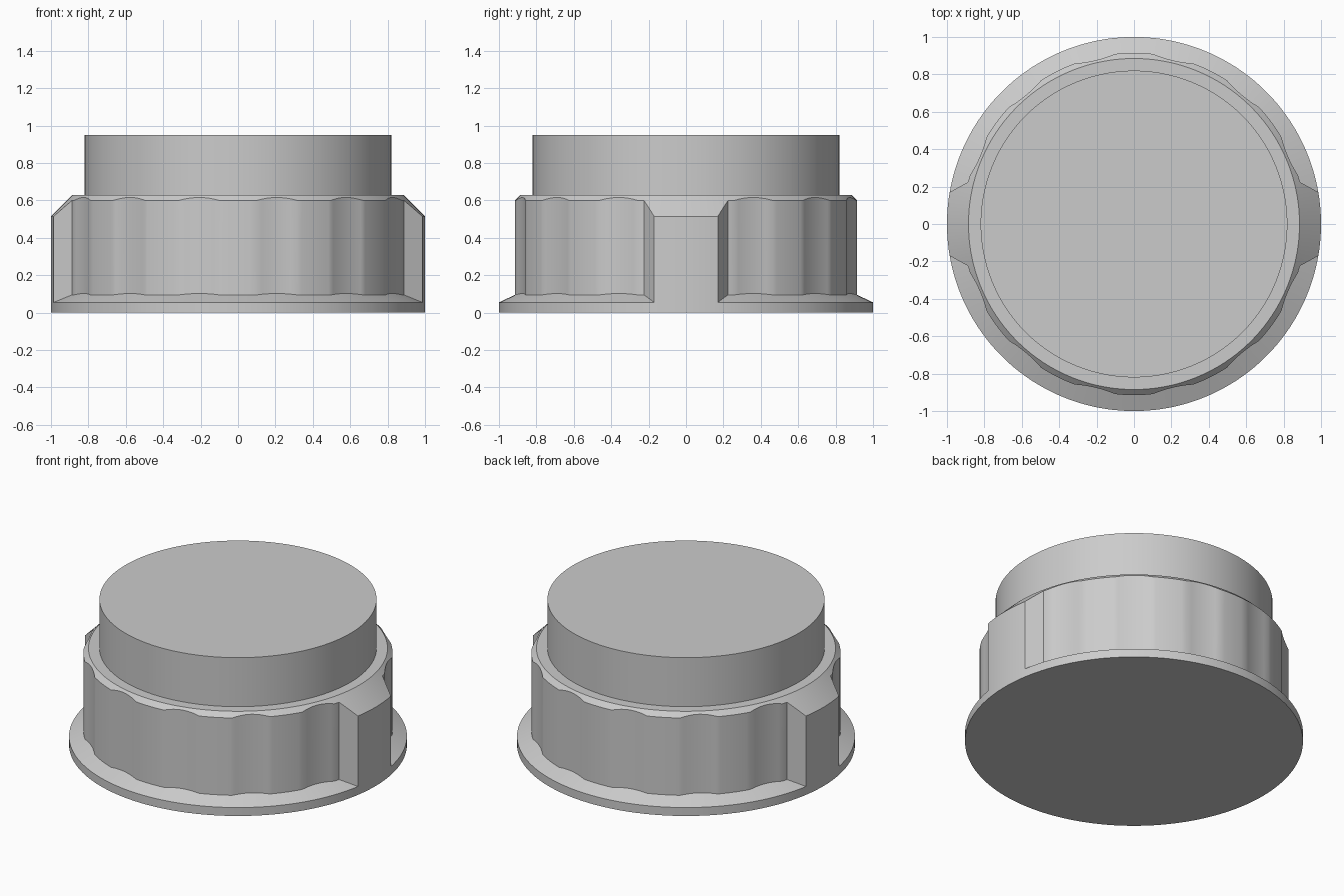
import bpy, bmesh
from math import radians, degrees, sin, cos, pi, asin, hypot, atan2

if "Cube" in bpy.data.objects:
    bpy.data.objects.remove(bpy.data.objects["Cube"])

R_GRIP, R_SHOULDER, R_CAP = 0.915, 0.885, 0.82
PERIOD, HALF_W, DEPTH = 26.6, 7.0, 0.016
LUG_IN, LUG_OUT = 14.2, 9.8


def grip_radius(deg):
    """Outline of the grip: two side lugs, shallow flutes between them."""
    a = abs((deg + 90) % 180 - 90)          # angle away from the x axis
    if a <= LUG_OUT + 1e-6:
        return 1.0
    if a < LUG_IN:                          # straight lug flank
        x1, y1 = cos(radians(LUG_OUT)), sin(radians(LUG_OUT))
        x2, y2 = R_GRIP * cos(radians(LUG_IN)), R_GRIP * sin(radians(LUG_IN))
        c, s = cos(radians(a)), sin(radians(a))
        dx, dy = x2 - x1, y2 - y1
        return (x1 * dy - y1 * dx) / (c * dy - s * dx)
    b = (90 - a) % PERIOD - PERIOD / 2      # angle from nearest flute centre
    if abs(b) < HALF_W:
        return R_GRIP - DEPTH * (1 - (b / HALF_W) ** 2)
    return R_GRIP


def section(deg):
    """Vertical profile at one angle, bottom to top."""
    r = grip_radius(deg)
    return [(1.0, 0.0), (1.0, 0.055),
            (r, 0.055 + (1 - r) * 0.47),     # flange slope meets grip
            (r, 0.63 - (r - R_SHOULDER)),    # 45 degree chamfer cuts grip
            (R_SHOULDER, 0.63), (R_CAP, 0.63), (R_CAP, 0.95)]


# Angles: regular steps plus the exact lug and flute corners
angles = {float(a) for a in range(0, 360, 2)}
corners = [LUG_OUT, LUG_IN] + [90 - PERIOD * (k + 0.5) + s * HALF_W
                               for k in range(3) for s in (-1, 1)]
for c in corners:
    for a in (c, 180 - c, 180 + c, 360 - c):
        angles = {t for t in angles if abs(t - a) > 0.7} | {a}
angles = sorted(angles)

# Cap body: sweep the section round the axis
bm = bmesh.new()
cols = [[bm.verts.new((r * cos(radians(a)), r * sin(radians(a)), z))
         for r, z in section(a)] for a in angles]
for i, col in enumerate(cols):
    nxt = cols[(i + 1) % len(cols)]
    for j in range(len(col) - 1):
        bm.faces.new((col[j], nxt[j], nxt[j + 1], col[j + 1]))
bm.faces.new([c[0] for c in reversed(cols)])
bm.faces.new([c[-1] for c in cols])
bmesh.ops.remove_doubles(bm, verts=bm.verts, dist=1e-5)
bmesh.ops.recalc_face_normals(bm, faces=bm.faces)
mesh = bpy.data.meshes.new("fluted_cap")
bm.to_mesh(mesh)
bm.free()
cap = bpy.data.objects.new("fluted_cap", mesh)
bpy.context.collection.objects.link(cap)

# Smooth round walls, crisp edges
bpy.context.view_layer.objects.active = cap
cap.select_set(True)
bpy.ops.object.shade_smooth_by_angle(angle=radians(20))
